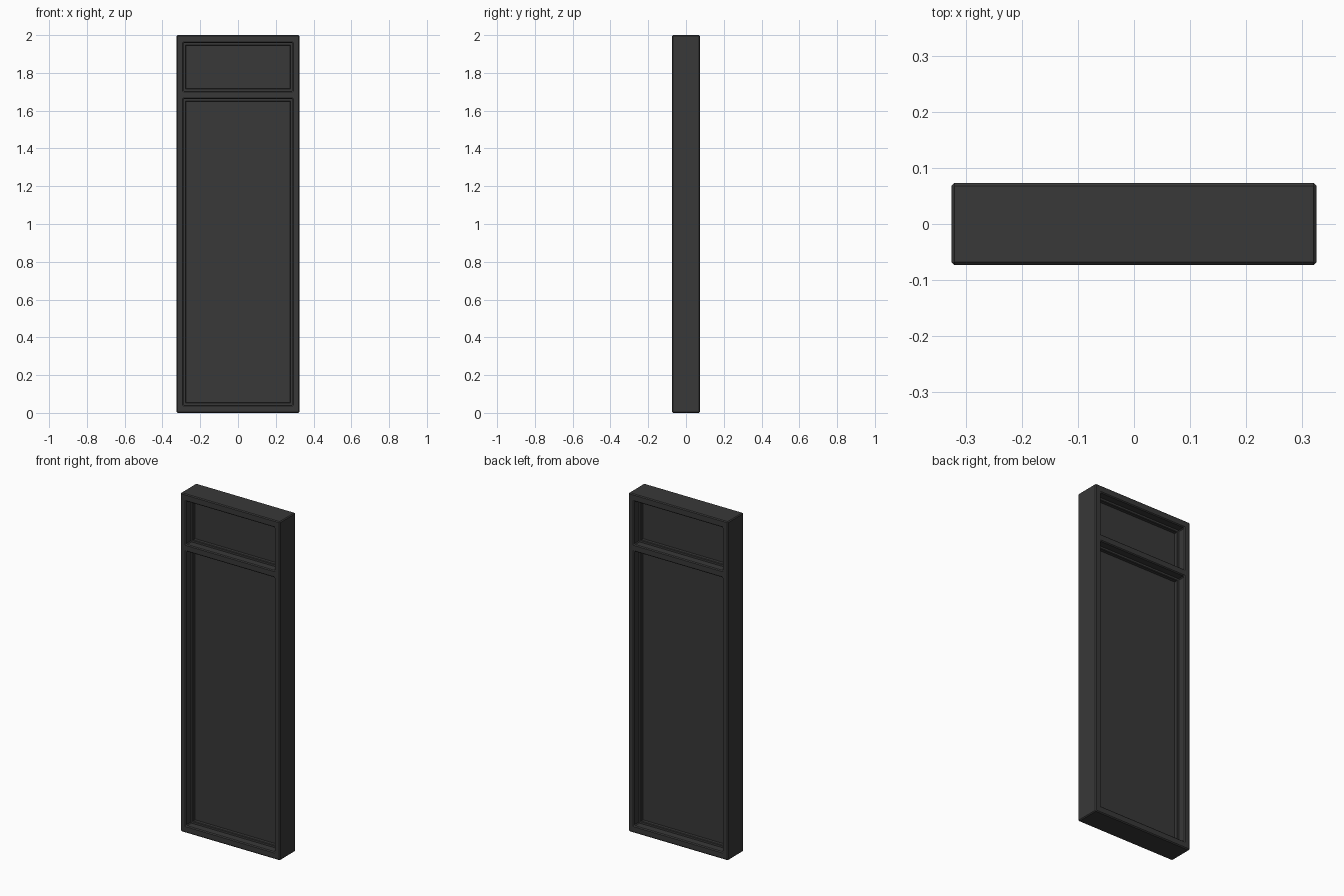
import bpy, bmesh

if "Cube" in bpy.data.objects:
    bpy.data.objects.remove(bpy.data.objects["Cube"])

W, D, H = 0.65, 0.146, 2.0          # overall size
HALF = 0.289                        # half width of the openings
OPENINGS = {"lower": (0.042, 1.662), "upper": (1.703, 1.958)}
BEAD = 0.014                        # glazing bead width

dark = bpy.data.materials.new("dark_grey")
dark.diffuse_color = (0.04, 0.04, 0.04, 1)
dark.use_nodes = True
dark.node_tree.nodes["Principled BSDF"].inputs["Base Color"].default_value = dark.diffuse_color


def finish(name, bm):
    bmesh.ops.recalc_face_normals(bm, faces=bm.faces)
    mesh = bpy.data.meshes.new(name)
    bm.to_mesh(mesh)
    bm.free()
    mesh.materials.append(dark)
    ob = bpy.data.objects.new(name, mesh)
    bpy.context.collection.objects.link(ob)
    return ob


def box(name, half_w, depth, z0, z1):
    bm = bmesh.new()
    bmesh.ops.create_cube(bm, size=1)
    for v in bm.verts:
        v.co.x *= 2 * half_w
        v.co.y *= depth
        v.co.z = (v.co.z + 0.5) * (z1 - z0) + z0
    return finish(name, bm)


def ring(name, half_w, z0, z1, profile):
    """Mitred rectangular ring; profile is a closed list of (inset, y)."""
    bm = bmesh.new()
    loops = []
    for inset, y in profile:
        x, a, b = half_w - inset, z0 + inset, z1 - inset
        loops.append([bm.verts.new((px, y, pz))
                      for px, pz in ((-x, a), (x, a), (x, b), (-x, b))])
    for i, lo in enumerate(loops):
        nxt = loops[(i + 1) % len(loops)]
        for j in range(4):
            k = (j + 1) % 4
            bm.faces.new((lo[j], lo[k], nxt[k], nxt[j]))
    return finish(name, bm)


# Outer frame with transom: a slab with two openings, all edges chamfered
frame = box("frame", W / 2, D, 0, H)
for key, (z0, z1) in OPENINGS.items():
    cutter = box(key + "_cutter", HALF, 1, z0, z1)
    cutter.hide_render = True
    cutter.hide_set(True)
    cut = frame.modifiers.new(key + "_opening", "BOOLEAN")
    cut.object = cutter
    cut.operation = "DIFFERENCE"
    cut.solver = "EXACT"
bevel = frame.modifiers.new("chamfer", "BEVEL")
bevel.width = 0.005
bevel.segments = 1

# Glazing bead and pane in each opening
for key, (z0, z1) in OPENINGS.items():
    profile = [(0, -0.028), (BEAD - 0.003, -0.028), (BEAD, -0.025),
               (BEAD, 0.025), (BEAD - 0.003, 0.028), (0, 0.028)]
    ring(key + "_bead", HALF, z0, z1, profile)
    box(key + "_pane", HALF - 0.005, 0.014, z0 + 0.005, z1 - 0.005)
